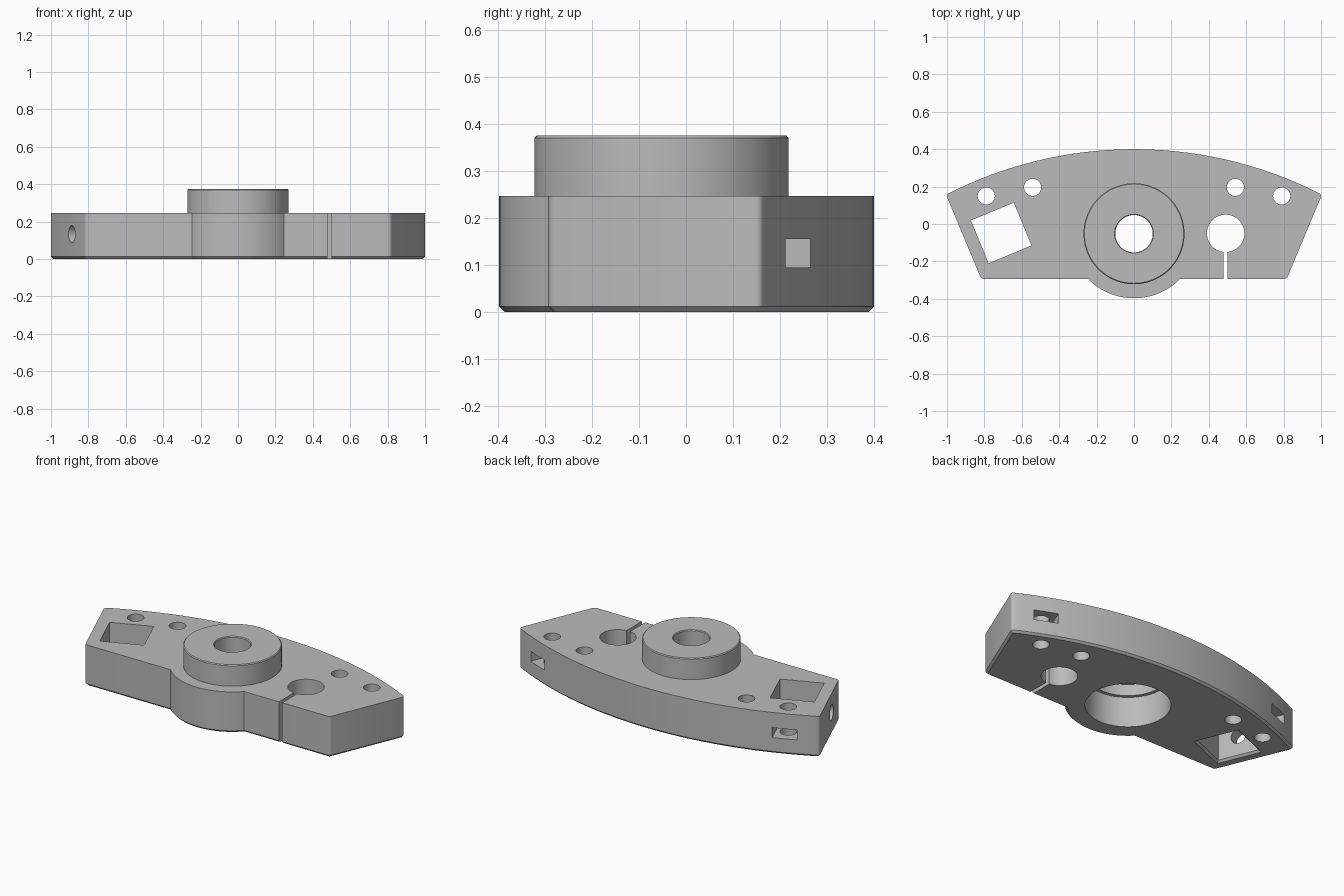
import bpy
import bmesh
import math
from mathutils import Matrix, Vector

if "Cube" in bpy.data.objects:
    bpy.data.objects.remove(bpy.data.objects["Cube"])

TOP, CHAMFER = 0.247, 0.012
HUB_Y = -0.052
ARC_R = 2.2
ARC_Y = 0.4 - ARC_R
TILT = math.radians(22.5)


def new_object(name, bm):
    bmesh.ops.recalc_face_normals(bm, faces=bm.faces)
    mesh = bpy.data.meshes.new(name)
    bm.to_mesh(mesh)
    bm.free()
    ob = bpy.data.objects.new(name, mesh)
    bpy.context.collection.objects.link(ob)
    return ob


def lathe(name, x, y, profile, sides=64):
    """Solid of revolution from (radius, z) points, closed at both ends."""
    bm = bmesh.new()
    rings = []
    for r, z in profile:
        angles = [2 * math.pi * i / sides for i in range(sides)]
        rings.append([bm.verts.new((x + r * math.cos(a), y + r * math.sin(a), z)) for a in angles])
    for low, high in zip(rings, rings[1:]):
        for i in range(sides):
            j = (i + 1) % sides
            bm.faces.new((low[i], low[j], high[j], high[i]))
    bm.faces.new(rings[0])
    bm.faces.new(rings[-1])
    return new_object(name, bm)


def box(name, centre, size, angle=0):
    bm = bmesh.new()
    bmesh.ops.create_cube(bm, size=1)
    bm.transform(Matrix.Translation(centre) @ Matrix.Rotation(angle, 4, "Z") @ Matrix.Diagonal((*size, 1)))
    return new_object(name, bm)


def combine(target, tool, operation="DIFFERENCE"):
    """Apply a boolean and discard the tool."""
    tool.hide_render = True
    mod = target.modifiers.new("boolean", "BOOLEAN")
    mod.operation, mod.solver, mod.object = operation, "EXACT", tool
    graph = bpy.context.evaluated_depsgraph_get()
    mesh = bpy.data.meshes.new_from_object(target.evaluated_get(graph))
    target.modifiers.clear()
    target.data = mesh
    bpy.data.objects.remove(tool)


def build_plate():
    """Arc-backed plate with a rounded bulge in front of the hub."""
    end = math.asin(1.005 / ARC_R)
    points = []
    for i in range(41):
        a = end - 2 * end * i / 40
        points.append((ARC_R * math.sin(a), ARC_Y + ARC_R * math.cos(a)))
    points.append((-0.817, -0.293))
    bulge = 0.345
    half = math.acos((-0.293 - HUB_Y) / -bulge)
    for i in range(25):
        a = -half + 2 * half * i / 24
        points.append((bulge * math.sin(a), HUB_Y - bulge * math.cos(a)))
    points.append((0.817, -0.293))

    bm = bmesh.new()
    base = bm.faces.new([bm.verts.new((x, y, 0)) for x, y in points])
    raised = bmesh.ops.extrude_face_region(bm, geom=[base])["geom"]
    bmesh.ops.translate(bm, verts=[v for v in raised if isinstance(v, bmesh.types.BMVert)], vec=(0, 0, TOP))
    bmesh.ops.recalc_face_normals(bm, faces=bm.faces)
    # Round the four end corners, then chamfer the underside rim
    corners = [e for e in bm.edges
               if abs(e.verts[0].co.z - e.verts[1].co.z) > 0.1 and e.calc_face_angle() > 0.9]
    bmesh.ops.bevel(bm, geom=corners, offset=0.014, segments=4, profile=0.5, affect="EDGES")
    rim = [e for e in bm.edges if all(v.co.z < 0.001 for v in e.verts)]
    bmesh.ops.bevel(bm, geom=rim, offset=CHAMFER, segments=1, affect="EDGES")
    return new_object("bracket_body", bm)


body = build_plate()

# Raised hub with a fine chamfer at the top
combine(body, lathe("hub", 0, HUB_Y, [(0.27, 0.1), (0.27, 0.37), (0.265, 0.375)], 96), "UNION")

# Shaft bore and stepped bearing pocket
combine(body, lathe("bearing_pocket", 0, HUB_Y, [(0.235, -0.1), (0.235, 0.185), (0.215, 0.185), (0.215, 0.255)], 96))
combine(body, lathe("shaft_bore", 0, HUB_Y, [(0.1, 0.2), (0.1, 0.37), (0.108, 0.38)]))

# Bolt holes and the nut slots reaching them from the curved back
for side in (-1, 1):
    for x, y in ((0.79, 0.15), (0.542, 0.196)):
        combine(body, lathe("bolt_hole", side * x, y, [(0.046, -0.1), (0.046, 0.4)], 32))
    a = math.atan2(0.79, 0.15 - ARC_Y)
    r = ARC_R - 0.05
    centre = Vector((side * r * math.sin(a), ARC_Y + r * math.cos(a), 0.125))
    combine(body, box("nut_slot", centre, (0.14, 0.24, 0.06), -side * a))

# Clamp hole and its slit
combine(body, lathe("clamp_hole", 0.49, -0.05, [(0.1, -0.1), (0.1, 0.4)]))
combine(body, box("clamp_slit", (0.49, -0.25, 0.12), (0.022, 0.35, 0.5)))

# Square opening with a chamfered lower rim, and its side screw hole
square = Vector((-0.71, -0.048, 0.12))
combine(body, box("square_opening", square, (0.248, 0.248, 0.5), TILT))
side_radius = 0.248 / math.sqrt(2)
flare = lathe("square_flare", 0, 0, [(side_radius + 0.034, -0.012), (side_radius, 0.012)], 4)
flare.data.transform(Matrix.Translation((square.x, square.y, 0)) @ Matrix.Rotation(TILT + math.pi / 4, 4, "Z"))
combine(body, flare)
screw = lathe("side_screw_hole", 0, 0, [(0.046, 0), (0.046, 0.4)], 32)
aim = Vector((-math.cos(TILT), -math.sin(TILT), 0)).to_track_quat("Z", "Y").to_matrix().to_4x4()
screw.data.transform(Matrix.Translation((square.x, square.y, 0.133)) @ aim)
combine(body, screw)

# Single grey finish
grey = bpy.data.materials.new("plain_grey")
grey.use_nodes = True
colour = (0.5, 0.5, 0.5, 1)
grey.diffuse_color = colour
grey.node_tree.nodes["Principled BSDF"].inputs["Base Color"].default_value = colour
body.data.materials.clear()
body.data.materials.append(grey)
for face in body.data.polygons:
    face.material_index = 0

bpy.ops.object.select_all(action="DESELECT")
body.select_set(True)
bpy.context.view_layer.objects.active = body
bpy.ops.object.shade_smooth_by_angle(angle=math.radians(30))
